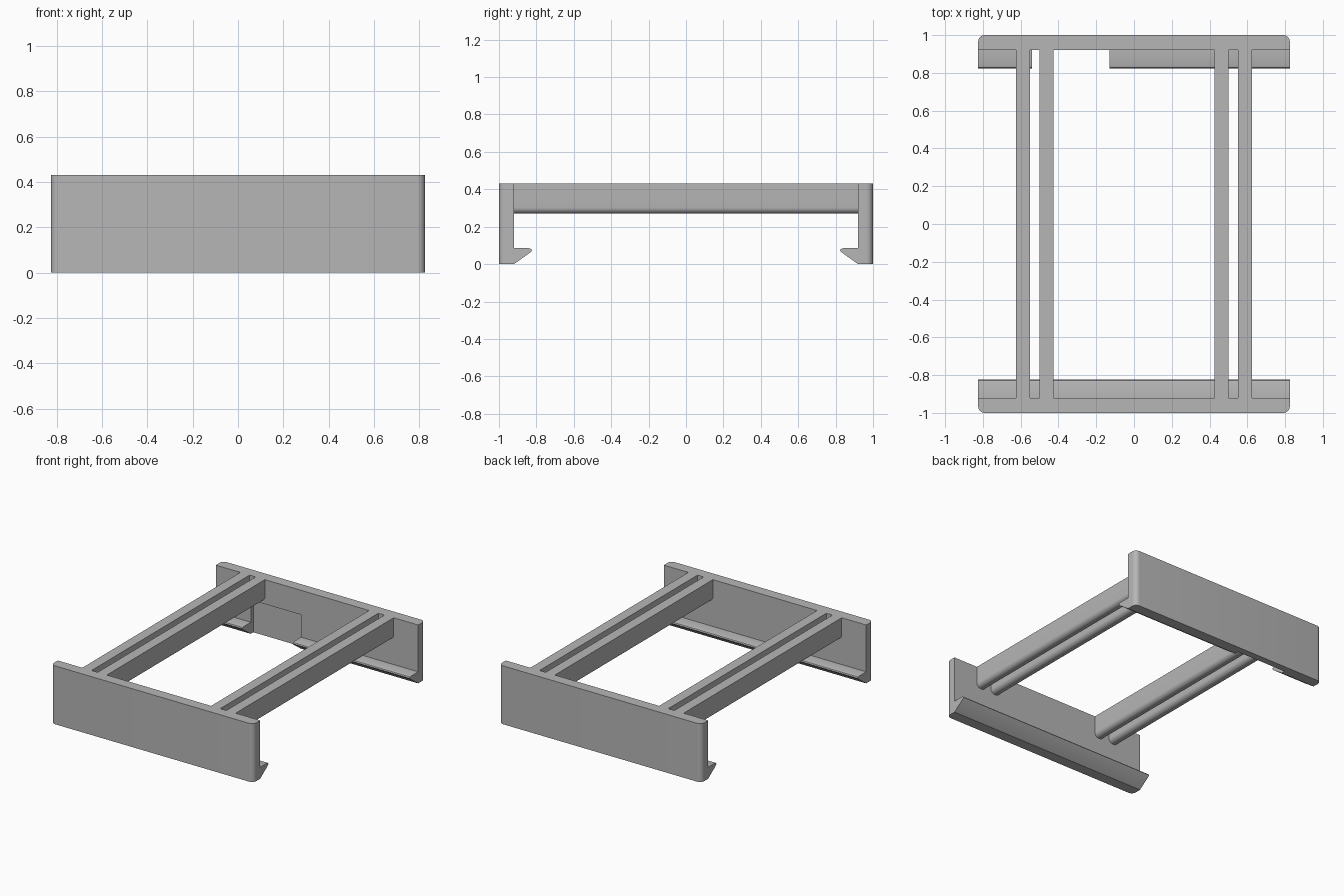
import bpy
import bmesh
from math import sin, cos, pi
from mathutils import Vector

cube = bpy.data.objects.get("Cube")
if cube:
    bpy.data.objects.remove(cube)

HALF_X, HEIGHT, INNER_Y = 0.825, 0.43, 0.92

grey = bpy.data.materials.new("plain grey")
grey.use_nodes = True
grey.diffuse_color = (0.47, 0.47, 0.47, 1)
grey.node_tree.nodes["Principled BSDF"].inputs["Base Color"].default_value = grey.diffuse_color


def arc(cx, cy, r, start, steps=8):
    """Quarter circle of points, counter-clockwise from the start angle."""
    return [(cx + r * cos(start + pi / 2 * i / steps),
             cy + r * sin(start + pi / 2 * i / steps)) for i in range(steps + 1)]


def extrude(name, points, place, sweep):
    """Place a 2D outline in space and sweep it along a vector."""
    bm = bmesh.new()
    face = bm.faces.new([bm.verts.new(place(a, b)) for a, b in points])
    swept = bmesh.ops.extrude_face_region(bm, geom=[face], use_keep_orig=True)
    moved = [v for v in swept["geom"] if isinstance(v, bmesh.types.BMVert)]
    bmesh.ops.translate(bm, verts=moved, vec=Vector(sweep))
    bmesh.ops.recalc_face_normals(bm, faces=bm.faces)
    mesh = bpy.data.meshes.new(name)
    bm.to_mesh(mesh)
    bm.free()
    mesh.materials.append(grey)
    obj = bpy.data.objects.new(name, mesh)
    bpy.context.collection.objects.link(obj)
    return obj


def activate(obj):
    bpy.ops.object.select_all(action='DESELECT')
    obj.select_set(True)
    bpy.context.view_layer.objects.active = obj


# End plates with rounded outer corners, each with a clip hook along its foot
r = 0.035
plate = [(-HALF_X, INNER_Y), (HALF_X, INNER_Y)]
plate += arc(HALF_X - r, 1 - r, r, 0) + arc(r - HALF_X, 1 - r, r, pi / 2)
hook = [(INNER_Y, 0), (INNER_Y, 0.085), (0.84, 0.085), (0.828, 0.081),
        (0.824, 0.073), (0.83, 0.064)]
parts = {}
for side, s in (("front", -1), ("back", 1)):
    parts[side + "_plate"] = extrude(
        side + "_plate", plate, lambda a, b: (a, s * b, 0), (0, 0, HEIGHT))
    parts[side + "_hook"] = extrude(
        side + "_hook", hook, lambda a, b: (-HALF_X, s * a, b), (2 * HALF_X, 0, 0))

# Paired rails with rounded undersides
w, bottom, rr = 0.0375, 0.27, 0.033
rail = [(w, HEIGHT), (-w, HEIGHT)]
rail += arc(rr - w, bottom + rr, rr, pi) + arc(w - rr, bottom + rr, rr, 1.5 * pi)
for side, s in (("left", 1), ("right", -1)):
    for kind, x in (("inner", 0.4625), ("outer", 0.5875)):
        name = f"{side}_{kind}_rail"
        parts[name] = extrude(name, rail, lambda a, b: (s * x + a, -INNER_Y, b),
                              (0, 2 * INNER_Y, 0))

# Relief pocket interrupting the back hook and sinking into the back plate
pocket = [(-0.54, 0.75), (-0.13, 0.75), (-0.13, 0.95), (-0.54, 0.95)]
cutter = extrude("pocket_cutter", pocket, lambda a, b: (a, b, -0.1), (0, 0, 0.35))
cutter.hide_render = True
for name in ("back_plate", "back_hook"):
    activate(parts[name])
    mod = parts[name].modifiers.new("pocket", 'BOOLEAN')
    mod.object = cutter
    mod.operation = 'DIFFERENCE'
    mod.solver = 'EXACT'
    bpy.ops.object.modifier_apply(modifier=mod.name)
bpy.data.objects.remove(cutter)

# Smooth the rounded edges, keep the corners sharp
for obj in parts.values():
    activate(obj)
    bpy.ops.object.shade_smooth_by_angle(angle=pi / 6)
